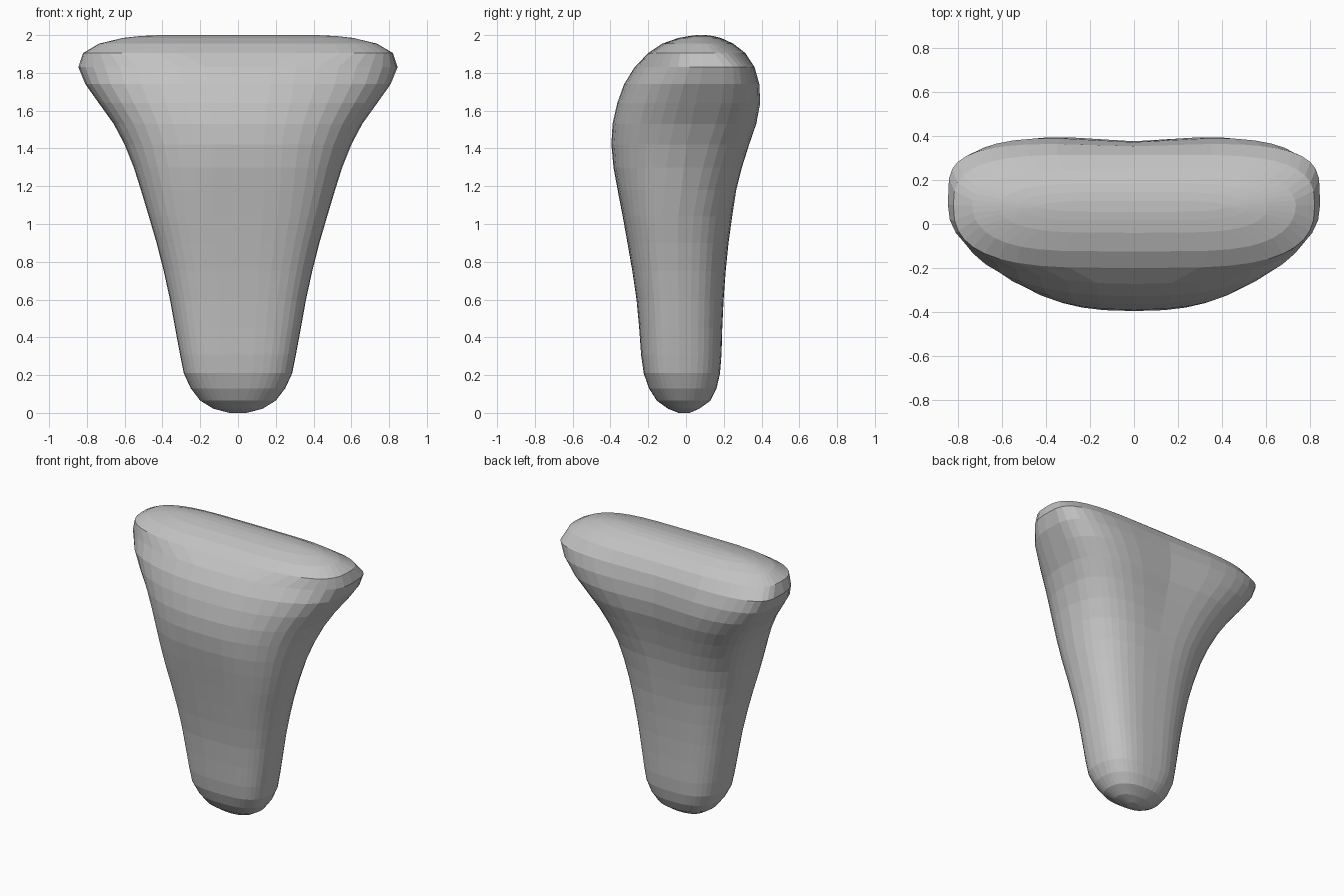
import bpy, bmesh, math

SIDES = 40

# Horizontal sections: height, half width, front y, back y
SECTIONS = [
    (0.000, 0.045, -0.04, 0.02),
    (0.022, 0.130, -0.095, 0.07),
    (0.065, 0.200, -0.155, 0.13),
    (0.130, 0.250, -0.196, 0.162),
    (0.210, 0.287, -0.224, 0.18),
    (0.310, 0.307, -0.238, 0.188),
    (0.450, 0.333, -0.248, 0.192),
    (0.600, 0.360, -0.262, 0.199),
    (0.750, 0.393, -0.284, 0.210),
    (0.900, 0.431, -0.310, 0.225),
    (1.040, 0.472, -0.335, 0.246),
    (1.180, 0.514, -0.362, 0.272),
    (1.300, 0.552, -0.384, 0.304),
    (1.420, 0.600, -0.395, 0.343),
    (1.530, 0.658, -0.389, 0.382),
    (1.640, 0.737, -0.364, 0.404),
    (1.740, 0.808, -0.328, 0.398),
    (1.830, 0.845, -0.272, 0.369),
    (1.905, 0.820, -0.200, 0.317),
    (1.955, 0.735, -0.125, 0.250),
    (1.985, 0.610, -0.040, 0.185),
    (1.995, 0.520, 0.015, 0.145),
    (2.000, 0.420, 0.055, 0.105),
]


def power(v, e):
    return math.copysign(abs(v) ** e, v)


def blend(z, *stops):
    """Linear interpolation through (height, value) stops."""
    for (z0, a), (z1, b) in zip(stops, stops[1:]):
        if z <= z1:
            return a + (b - a) * max(0.0, (z - z0) / (z1 - z0))
    return stops[-1][1]


def ring(z, w, front, back):
    """Bean-shaped section: round front, squarer and slightly hollow back."""
    mid = blend(z, (0, -0.01), (0.2, -0.035), (1.0, -0.045), (1.4, 0.0), (1.83, 0.09), (2, 0.08))
    hollow = blend(z, (1.0, 0), (1.5, 0.02), (1.7, 0.032), (1.83, 0.016), (1.93, 0))
    taper = blend(z, (0, 0), (0.2, 0.07), (1.2, 0.12), (1.6, 0))
    # Squareness across x, front and back, and along y
    sq_front = blend(z, (0, 2.2), (0.2, 2.9), (1.1, 2.9), (1.42, 2.5), (1.83, 2.3), (1.95, 4.5))
    sq_back = blend(z, (0, 2.2), (0.2, 2.9), (1.1, 2.9), (1.7, 4.0), (2, 4.5))
    top = blend(z, (1.83, 0), (1.95, 1))
    pts = []
    for i in range(SIDES):
        a = 2 * math.pi * i / SIDES
        c, s = math.cos(a), math.sin(a)
        if abs(c) < 1e-9:
            c = 0.0
        sq = sq_back if s > 0 else sq_front
        sq_y = sq * (1 - top) + 2.0 * top
        x = w * power(c, 2 / sq)
        rise = power(s, 2 / sq_y)
        y = mid + rise * ((back - mid) if s > 0 else (mid - front))
        if s > 0:
            y -= hollow * math.exp(-(x / (0.36 * w)) ** 2) * rise
            x *= 1 - taper * rise
        pts.append((x, y, z))
    return pts


# Tapered body lofted through the sections
bm = bmesh.new()
rings = [[bm.verts.new(p) for p in ring(*s)] for s in SECTIONS]
for lo, hi in zip(rings, rings[1:]):
    for i in range(SIDES):
        j = (i + 1) % SIDES
        bm.faces.new((lo[i], lo[j], hi[j], hi[i]))
bm.faces.new(rings[0][::-1])
bm.faces.new(rings[-1])
bmesh.ops.recalc_face_normals(bm, faces=bm.faces)

mesh = bpy.data.meshes.new("tapered_body")
bm.to_mesh(mesh)
bm.free()
body = bpy.data.objects.new("tapered_body", mesh)
bpy.context.collection.objects.link(body)

# Single plain grey
grey = bpy.data.materials.new("plain_grey")
grey.diffuse_color = (0.54, 0.54, 0.54, 1)
mesh.materials.append(grey)
